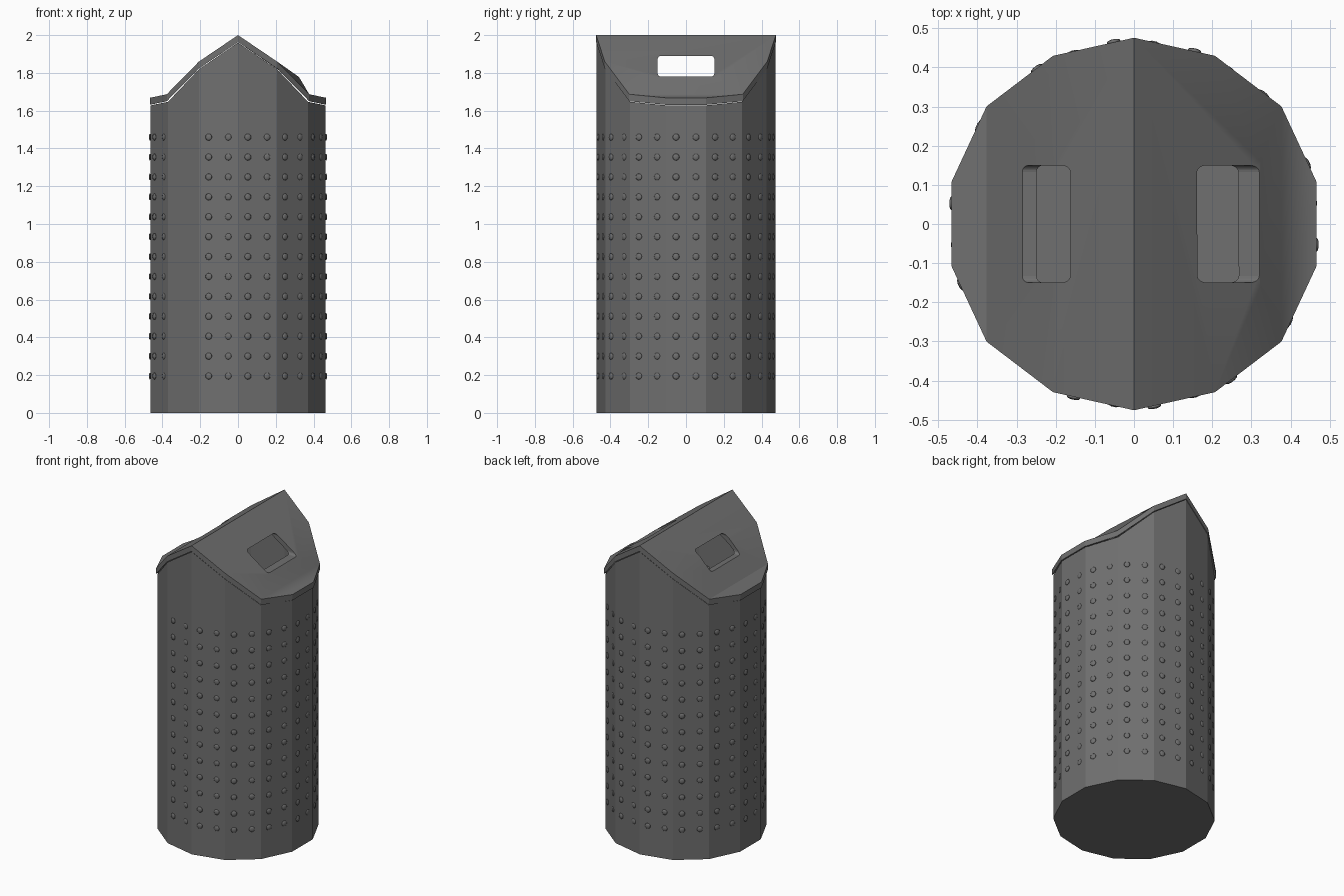
import bpy, bmesh
from math import pi, sin, cos, atan2
from mathutils import Matrix, Vector

if "Cube" in bpy.data.objects:
    bpy.data.objects.remove(bpy.data.objects["Cube"])

SIDES = 14
ROOF = [2.0, 1.86, 1.687, 1.668]      # roof height at each rim corner, ridge to eave
LID_R = [0.476, 0.477, 0.482, 0.479]  # lid radius at the same corners
THICK = 0.037                         # lid thickness
GAP = 0.003                           # gap between lid and body

dark = bpy.data.materials.new("dark_grey")
dark.diffuse_color = (0.16, 0.16, 0.16, 1)
dark.use_nodes = True
dark.node_tree.nodes["Principled BSDF"].inputs["Base Color"].default_value = dark.diffuse_color


def corner(i, r):
    # corner 0 is at the front, counting anticlockwise seen from above
    a = -pi / 2 + 2 * pi * i / SIDES
    return r * cos(a), r * sin(a)


def mirrored(table, i):
    k = i % 7
    return table[min(k, 7 - k)]


def link(name, me):
    me.materials.append(dark)
    ob = bpy.data.objects.new(name, me)
    bpy.context.collection.objects.link(ob)
    return ob


def add_object(name, bm):
    bmesh.ops.recalc_face_normals(bm, faces=bm.faces)
    me = bpy.data.meshes.new(name)
    bm.to_mesh(me)
    bm.free()
    return link(name, me)


# Body: hollow drum with a closed floor, its upper edge following the lid
bm = bmesh.new()
low = [bm.verts.new((*corner(i, 0.474), 0)) for i in range(SIDES)]
high = [bm.verts.new((*corner(i, 0.474), mirrored(ROOF, i) - THICK - GAP)) for i in range(SIDES)]
for i in range(SIDES):
    j = (i + 1) % SIDES
    bm.faces.new((low[i], low[j], high[j], high[i]))
bm.faces.new(low[::-1])
add_object("bin_body", bm)

# Lid: gabled slab; the right slope keeps straight past the slot, then drops
bm = bmesh.new()
layers = []
for drop in (0, THICK):
    v = [bm.verts.new((*corner(i, mirrored(LID_R, i)), mirrored(ROOF, i) - drop))
         for i in range(SIDES)]
    a = bm.verts.new((0.323, -0.16, 1.778 - drop))
    b = bm.verts.new((0.323, 0.16, 1.778 - drop))
    for face in ((v[0], v[1], a, b, v[6], v[7]), (v[1], v[2], a), (v[6], b, v[5]),
                 (a, v[2], v[5], b), (v[2], v[3], v[4], v[5]),
                 (v[7], v[8], v[13], v[0]), (v[8], v[9], v[12], v[13])):
        bm.faces.new(face).smooth = True      # slopes blend softly
    bm.faces.new((v[9], v[10], v[11], v[12]))
    bm.edges.get((v[0], v[7])).smooth = False  # crisp ridge
    layers.append(v)
top, bottom = layers
for i in range(SIDES):
    j = (i + 1) % SIDES
    bm.faces.new((bottom[i], bottom[j], top[j], top[i]))
lid = add_object("lid", bm)

# Slot cutter: rounded tunnel along x through both roof slopes
bm = bmesh.new()
bmesh.ops.create_cube(bm, size=1, matrix=Matrix.Translation((0, 0, 1.835))
                      @ Matrix.Diagonal((1.4, 0.3, 0.11, 1)))
along_x = [e for e in bm.edges if abs(e.verts[0].co.x - e.verts[1].co.x) > 1]
bmesh.ops.bevel(bm, geom=along_x, offset=0.017, segments=4, profile=0.5, affect='EDGES')
cutter = add_object("slot_cutter", bm)
cutter.hide_render = True
cutter.hide_viewport = True
cutter.display_type = 'WIRE'
mod = lid.modifiers.new("slots", 'BOOLEAN')
mod.operation = 'DIFFERENCE'
mod.solver = 'EXACT'
mod.object = cutter

# Studs: one flattened sphere copied in two columns on every panel but one
bm = bmesh.new()
bmesh.ops.create_uvsphere(bm, u_segments=10, v_segments=6, radius=0.018,
                          matrix=Matrix.Diagonal((0.35, 1, 1, 1)))
stud_verts = [v.co.copy() for v in bm.verts]
stud_faces = [[v.index for v in f.verts] for f in bm.faces]
bm.verts.index_update()
stud_faces = [[v.index for v in f.verts] for f in bm.faces]
bm.free()
verts, faces = [], []
for i in range(SIDES):
    if i == SIDES - 2:                 # the front left panel is plain
        continue
    p, q = Vector(corner(i, 0.474)), Vector(corner(i + 1, 0.474))
    n = (p + q).normalized()
    turn = Matrix.Rotation(atan2(n.y, n.x), 3, 'Z')
    for t, out in ((0.25, 0.004), (0.75, -0.001)):    # the first column stands prouder
        c = p.lerp(q, t) + n * out
        for row in range(13):
            base = len(verts)
            at = Vector((c.x, c.y, 0.195 + row * 0.1054))
            verts += [at + turn @ co for co in stud_verts]
            faces += [[base + k for k in f] for f in stud_faces]
me = bpy.data.meshes.new("studs")
me.from_pydata(verts, [], faces)
me.shade_smooth()
link("studs", me)
